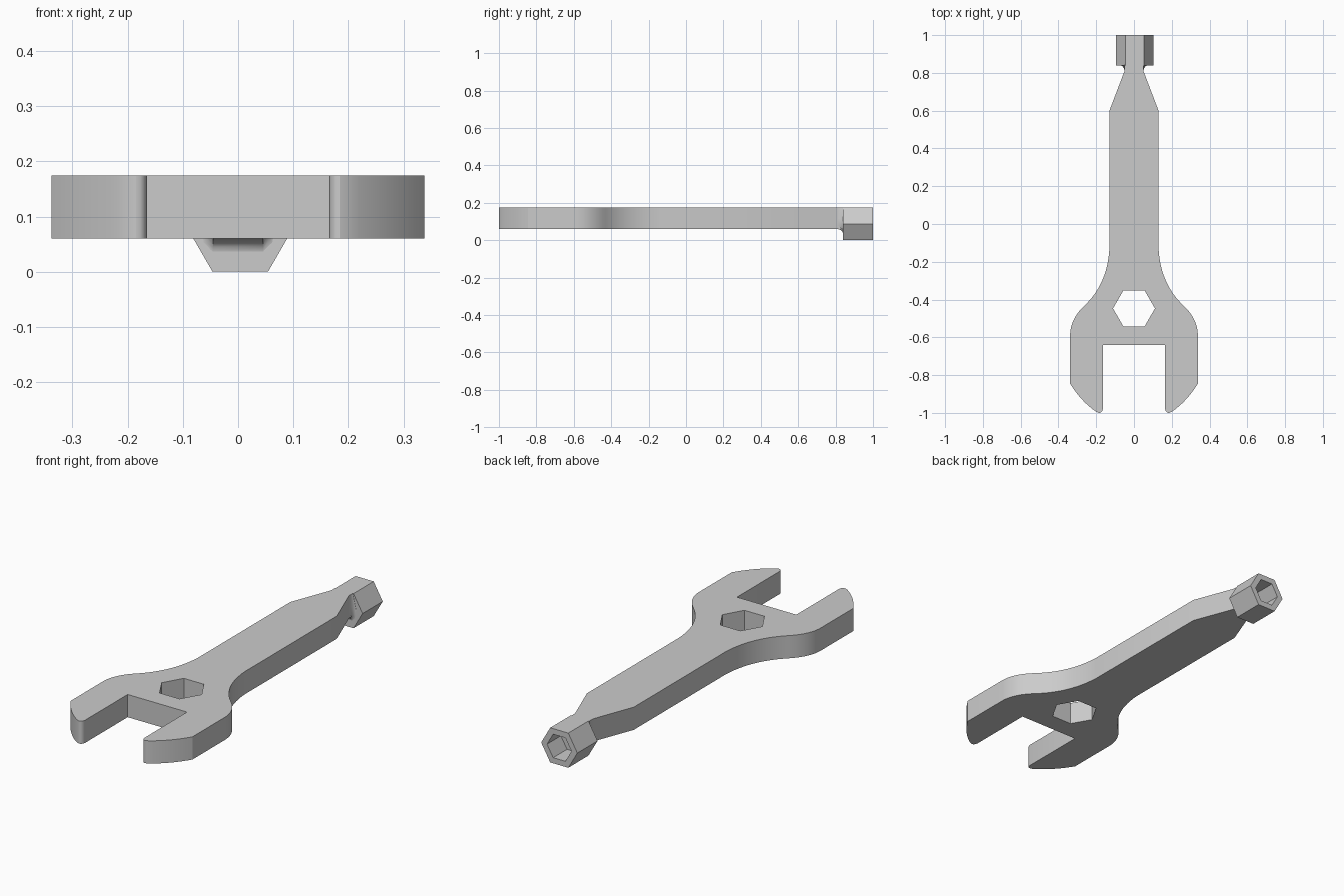
import bpy, bmesh, math
from mathutils import Vector

cube = bpy.data.objects.get("Cube")
if cube:
    bpy.data.objects.remove(cube, do_unlink=True)

BOTTOM, TOP = 0.06, 0.174
SOCKET_X, SOCKET_Z = 0.004, TOP / 2

steel = bpy.data.materials.new("grey_steel")
steel.use_nodes = True
steel.diffuse_color = (0.6, 0.6, 0.6, 1)
steel.node_tree.nodes["Principled BSDF"].inputs["Base Color"].default_value = (0.6, 0.6, 0.6, 1)


def loft(name, rings):
    """Closed solid skinned through rings of equal point count."""
    bm = bmesh.new()
    rows = [[bm.verts.new(p) for p in ring] for ring in rings]
    n = len(rows[0])
    for a, b in zip(rows, rows[1:]):
        for i in range(n):
            j = (i + 1) % n
            bm.faces.new((a[i], a[j], b[j], b[i]))
    bm.faces.new(rows[0][::-1])
    bm.faces.new(rows[-1])
    bmesh.ops.recalc_face_normals(bm, faces=bm.faces)
    mesh = bpy.data.meshes.new(name)
    bm.to_mesh(mesh)
    bm.free()
    mesh.materials.append(steel)
    obj = bpy.data.objects.new(name, mesh)
    bpy.context.collection.objects.link(obj)
    return obj


def activate(obj):
    bpy.ops.object.select_all(action="DESELECT")
    obj.select_set(True)
    bpy.context.view_layer.objects.active = obj


def cut(obj, cutter):
    activate(obj)
    mod = obj.modifiers.new("cut", "BOOLEAN")
    mod.operation, mod.solver, mod.object = "DIFFERENCE", "EXACT", cutter
    bpy.ops.object.modifier_apply(modifier=mod.name)
    bpy.data.objects.remove(cutter, do_unlink=True)


def smooth(obj):
    activate(obj)
    bpy.ops.object.shade_smooth_by_angle(angle=math.radians(25))


def bend(a, b, c, steps):
    """Quadratic curve from a to c, pulled towards b."""
    a, b, c = Vector(a), Vector(b), Vector(c)
    ts = [i / steps for i in range(steps + 1)]
    return [tuple(a * (1 - t) ** 2 + b * 2 * t * (1 - t) + c * t * t) for t in ts]


def hexagon(radius):
    return [(radius * math.cos(i * math.pi / 3), radius * math.sin(i * math.pi / 3))
            for i in range(6)]


def socket_ring(radius, y):
    return [(SOCKET_X + u, y, SOCKET_Z + v) for u, v in hexagon(radius)]


# Wrench body: half outline from the jaw notch to the neck, then mirrored
half = [(0.165, -0.64)]
half += bend((0.165, -0.98), (0.168, -1.0), (0.185, -1.0), 4)
half += bend((0.2, -0.994), (0.28, -0.94), (0.338, -0.845), 8)
half += bend((0.338, -0.585), (0.336, -0.5), (0.26, -0.43), 10)
half += bend((0.26, -0.43), (0.14, -0.315), (0.13, -0.13), 12)[1:]
half += [(0.13, 0.6), (0.05, 0.81), (0.05, 0.84)]
outline = half + [(-x, y) for x, y in reversed(half)]
body = loft("wrench_body", [[(x, y, z) for x, y in outline] for z in (BOTTOM, TOP)])

# Hexagonal hole through the head
cut(body, loft("hole_cutter", [[(x, y - 0.447, z) for x, y in hexagon(0.111)]
                               for z in (0, 0.3)]))
smooth(body)

# Hex socket at the tip of the handle with a blind bore
outer = TOP / math.sqrt(3)
socket = loft("hex_socket", [socket_ring(outer, y) for y in (0.84, 1.0)])
cut(socket, loft("bore_cutter", [socket_ring(0.068, y) for y in (0.89, 1.1)]))

# Cove that flares the neck into the back of the socket
rings = []
for i in range(7):
    a = i / 6 * math.pi / 2
    f = 1 - math.cos(a)
    side = [(0.05, TOP - 0.001), (0.05 + 0.025 * f, 0.117 - 0.03 * f),
            (0.05 + 0.015 * f, 0.08 - 0.035 * f), (0.045, BOTTOM - 0.03 * f)]
    section = side + [(-x, z) for x, z in reversed(side)]
    rings.append([(x, 0.805 + 0.036 * math.sin(a), z) for x, z in section])
smooth(loft("neck_cove", rings))
